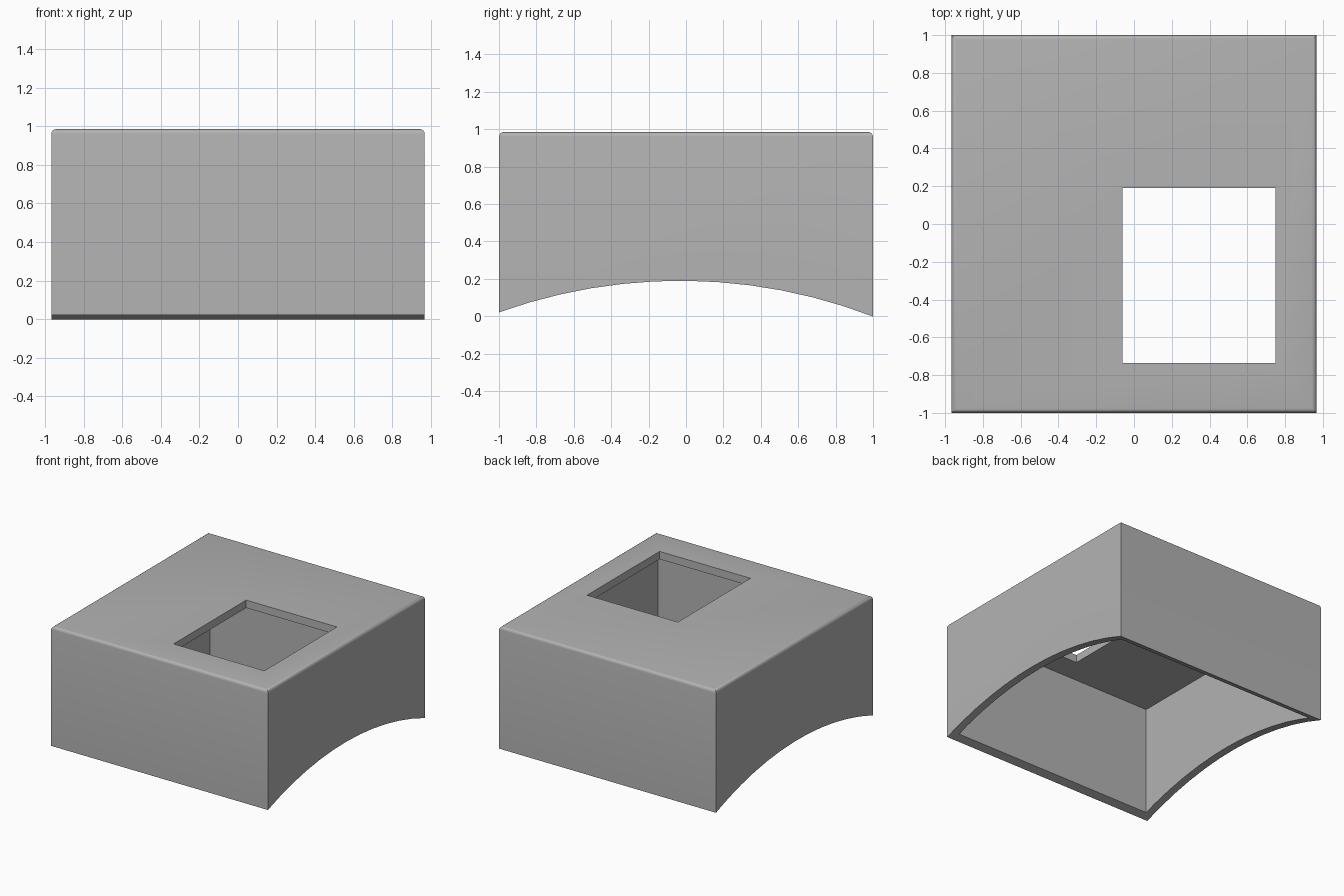
import bpy, bmesh
from math import sin, cos, asin
from mathutils import Vector

if "Cube" in bpy.data.objects:
    bpy.data.objects.remove(bpy.data.objects["Cube"], do_unlink=True)

HALF_X, HALF_Y, TOP = 0.967, 1.0, 0.985
WALL = 0.063
ARCH_Y, ARCH_TOP, ARCH_R = -0.03, 0.19, 2.87

grey = bpy.data.materials.new("plain_grey")
grey.use_nodes = True
COLOUR = (0.45, 0.45, 0.45, 1)
grey.diffuse_color = COLOUR
grey.node_tree.nodes["Principled BSDF"].inputs["Base Color"].default_value = COLOUR


def link(name, bm):
    bmesh.ops.recalc_face_normals(bm, faces=bm.faces)
    mesh = bpy.data.meshes.new(name)
    bm.to_mesh(mesh)
    bm.free()
    mesh.materials.append(grey)
    obj = bpy.data.objects.new(name, mesh)
    bpy.context.collection.objects.link(obj)
    return obj


def box(name, low, high, bevel=0):
    bm = bmesh.new()
    bmesh.ops.create_cube(bm, size=1)
    low, high = Vector(low), Vector(high)
    for v in bm.verts:
        v.co = (low + high) / 2 + v.co * (high - low)
    if bevel:
        edges = [e for e in bm.edges if all(v.co.z > high.z - 0.001 for v in e.verts)]
        bmesh.ops.bevel(bm, geom=edges, offset=bevel, segments=4, profile=0.5, affect='EDGES')
    return link(name, bm)


def arch(name, steps=12):
    # Circular arc across y, closed far below and extruded along x
    a0, a1 = asin((-HALF_Y - ARCH_Y) / ARCH_R), asin((HALF_Y - ARCH_Y) / ARCH_R)
    angles = [a0 + (a1 - a0) * i / steps for i in range(steps + 1)]
    pts = [(ARCH_Y + ARCH_R * sin(a), ARCH_TOP + ARCH_R * (cos(a) - 1)) for a in angles]
    # Carry the end slopes past the walls for a clean cut
    (y0, z0), (y1, z1) = pts[0], pts[-1]
    pts = [(y0 - 0.2, -1), (y0 - 0.2, z0 - 0.07)] + pts + [(y1 + 0.2, z1 - 0.07), (y1 + 0.2, -1)]
    bm = bmesh.new()
    face = bm.faces.new([bm.verts.new((-2, y, z)) for y, z in pts])
    ext = bmesh.ops.extrude_face_region(bm, geom=[face])["geom"]
    bmesh.ops.translate(bm, vec=(4, 0, 0), verts=[g for g in ext if isinstance(g, bmesh.types.BMVert)])
    return link(name, bm)


# Outer body with softened top rim
cover = box("hollow_cover", (-HALF_X, -HALF_Y, -0.3), (HALF_X, HALF_Y, TOP), 0.025)

# Cavity, top window and arched underside
cutters = [
    box("cavity_cutter", (-HALF_X + WALL, -HALF_Y + WALL, -0.6),
        (HALF_X - WALL, HALF_Y - WALL, TOP - WALL)),
    box("window_cutter", (-0.06, -0.735, 0.6), (0.75, 0.19, 1.3)),
    arch("arch_cutter"),
]
for cutter in cutters:
    cutter.hide_render = True
    mod = cover.modifiers.new(cutter.name, 'BOOLEAN')
    mod.object, mod.operation, mod.solver = cutter, 'DIFFERENCE', 'EXACT'

# Apply the cuts, then discard the cutters
bpy.context.view_layer.update()
cut = bpy.data.meshes.new_from_object(cover.evaluated_get(bpy.context.evaluated_depsgraph_get()))
cover.modifiers.clear()
cover.data = cut
for cutter in cutters:
    bpy.data.objects.remove(cutter, do_unlink=True)

bpy.ops.object.select_all(action='DESELECT')
cover.select_set(True)
bpy.context.view_layer.objects.active = cover
bpy.ops.object.shade_smooth_by_angle(angle=0.52)
